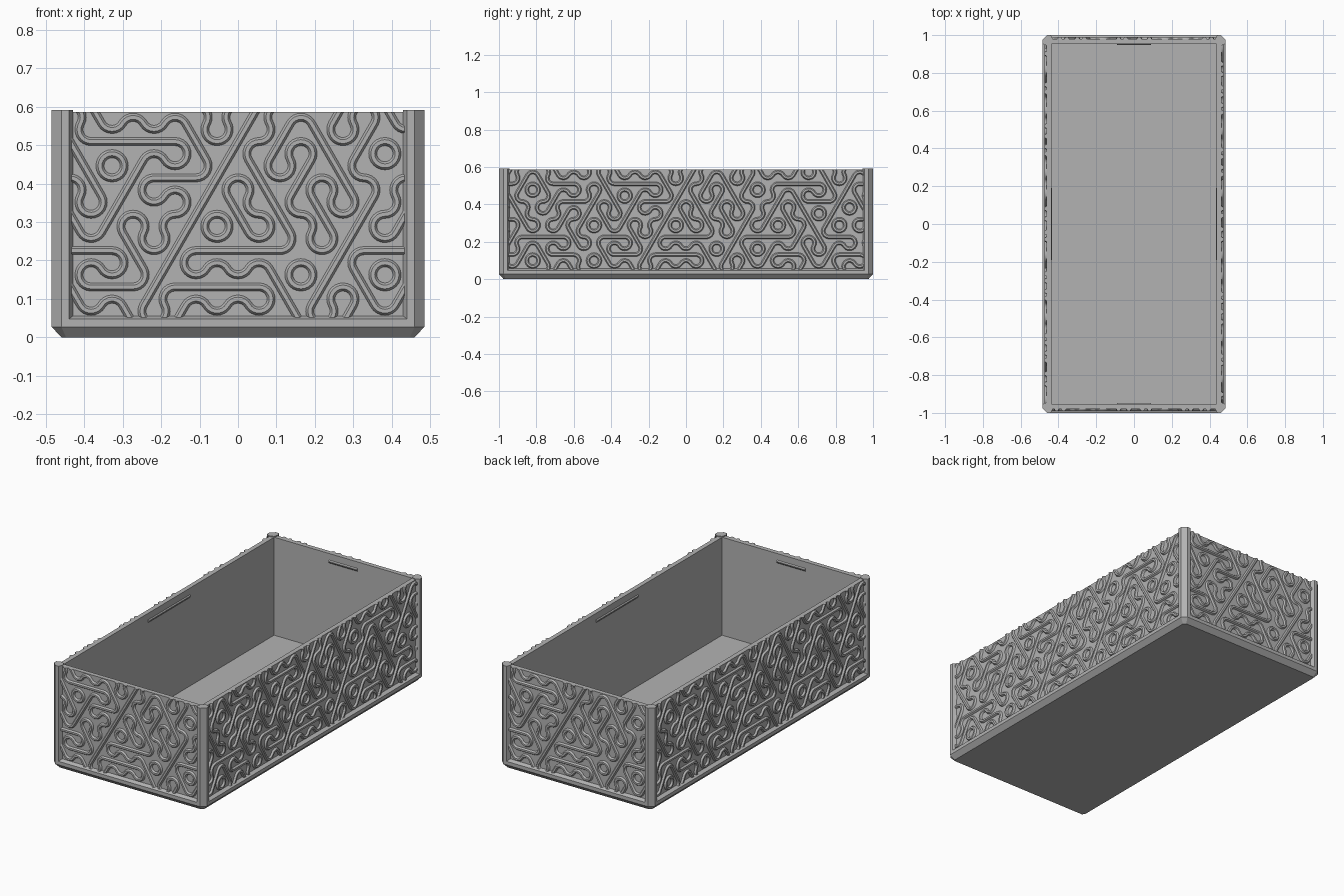
import bpy, bmesh
from math import radians, sin, cos, sqrt, pi
from mathutils import Vector, Matrix

cube = bpy.data.objects.get("Cube")
if cube:
    bpy.data.objects.remove(cube, do_unlink=True)

grey = bpy.data.materials.new("plain grey")
grey.use_nodes = True
GREY = (0.45, 0.45, 0.45, 1)
grey.diffuse_color = GREY
grey.node_tree.nodes["Principled BSDF"].inputs["Base Color"].default_value = GREY

HX, HY, TOP, RIM = 0.485, 1.0, 0.592, 0.587   # outer half sizes, heights
RECESS, WALL, CUT = 0.021, 0.047, 0.025       # panel depth, wall, corner chamfer


def add_object(name, bm, smooth=False):
    bmesh.ops.remove_doubles(bm, verts=bm.verts, dist=1e-5)
    bmesh.ops.recalc_face_normals(bm, faces=bm.faces)
    mesh = bpy.data.meshes.new(name)
    bm.to_mesh(mesh)
    bm.free()
    mesh.materials.append(grey)
    ob = bpy.data.objects.new(name, mesh)
    bpy.context.collection.objects.link(ob)
    if smooth:
        bpy.ops.object.select_all(action='DESELECT')
        ob.select_set(True)
        bpy.context.view_layer.objects.active = ob
        bpy.ops.object.shade_smooth_by_angle(angle=radians(30))
    return ob


def loft(bm, rings):
    loops = [[bm.verts.new(p) for p in ring] for ring in rings]
    n = len(loops[0])
    for a, b in zip(loops, loops[1:]):
        for i in range(n):
            bm.faces.new((a[i], a[(i + 1) % n], b[(i + 1) % n], b[i]))
    return loops


def chamfered(inset, c, z):
    x, y = HX - inset, HY - inset
    return [(x, y - c, z), (x - c, y, z), (c - x, y, z), (-x, y - c, z),
            (-x, c - y, z), (c - x, -y, z), (x - c, -y, z), (x, c - y, z)]


# Open box: chamfered foot, raised base frame, recessed walls, cavity, floor
bm = bmesh.new()
loops = loft(bm, [chamfered(CUT, 0.012, 0), chamfered(0, CUT, 0.027),
                  chamfered(0, CUT, 0.047), chamfered(RECESS, CUT, 0.056),
                  chamfered(RECESS, CUT, RIM), chamfered(WALL, 0.0002, RIM),
                  chamfered(WALL, 0.0002, 0.025)])
bm.faces.new(loops[0])
bm.faces.new(loops[-1])
add_object("box_body", bm)

# Corner posts, mirrored to the four corners (offsets in from the corner)
POST = [(0, CUT), (CUT, 0), (0.045, 0), (0.055, RECESS), (0.048, 0.046),
        (0.046, 0.048), (RECESS, 0.055), (0, 0.045)]
for sx, side in ((1, "left"), (-1, "right")):
    for sy, end in ((1, "back"), (-1, "front")):
        bm = bmesh.new()
        ends = loft(bm, [[(sx * (HX - a), sy * (HY - b), z) for a, b in POST]
                         for z in (0.03, TOP)])
        for loop in ends:
            bm.faces.new(loop)
        add_object(f"{end}_{side}_post", bm)

# Relief of winding ridges on a grid of hexagonal tiles.
# H, D, B: a straight ridge plus two arcs; A, V: three arcs.
ROWS = ["AHDBHABDAHBDAHDHBA",
        "HDBHABHDHHBDBDHBDHA",
        "DHHBAHBDHHVDHHDBHA",
        "HBADDBDADBBBDDBBDAH",
        "BADHDBDHDBDBADBHDB",
        "HDBHABHHBDDBDAHHBDH",
        "DHBVABHVADHDBHDBAH"]
LINE = {"H": 0, "D": 60, "B": 120}
ARCS = {"H": (90, 270), "D": (150, 330), "B": (30, 210),
        "A": (90, 210, 330), "V": (30, 150, 270)}
TILE = 0.1093
EDGE = TILE / sqrt(3)
RIDGE = [(-0.012, -0.004), (-0.009, 0.005), (-0.005, 0.010),
         (0.005, 0.010), (0.009, 0.005), (0.012, -0.004)]


def direction(angle):
    return Vector((cos(radians(angle)), sin(radians(angle))))


def sweep(bm, path):
    """Sweep the ridge section along (point, sideways direction) pairs."""
    rings = []
    for p, side in path:
        q = [(p + side * off, h) for off, h in RIDGE]
        rings.append([(v.x, -h, v.y) for v, h in q])
    loft(bm, rings)


def add_tile(bm, kind, centre):
    if kind in LINE:
        d = direction(LINE[kind])
        side = Vector((-d.y, d.x))
        sweep(bm, [(centre + d * t * TILE / 2, side) for t in (-1, 1)])
    for a in ARCS[kind]:
        corner = centre + direction(a) * EDGE
        path = []
        for i in range(9):
            d = direction(a + 120 + i * 15)
            path.append((corner + d * EDGE / 2, d))
        sweep(bm, path)


def relief(name, half, depth, turn):
    bm = bmesh.new()
    for r, row in enumerate(ROWS):
        z = 0.131 + (r - 1) * EDGE * 1.5
        for i, kind in enumerate(row):
            x = (i - (len(row) - 1) / 2) * TILE
            if abs(x) < half + TILE:
                add_tile(bm, kind, Vector((x, z)))
    # trim to the panel
    for co, no in (((half, 0, 0), (1, 0, 0)), ((-half, 0, 0), (-1, 0, 0)),
                   ((0, 0, 0.052), (0, 0, -1)), ((0, 0, RIM), (0, 0, 1))):
        cut = bmesh.ops.bisect_plane(
            bm, geom=bm.verts[:] + bm.edges[:] + bm.faces[:], dist=1e-6,
            plane_co=co, plane_no=no, clear_outer=True)["geom_cut"]
        edges = [e for e in cut if isinstance(e, bmesh.types.BMEdge)]
        bmesh.ops.holes_fill(bm, edges=edges, sides=0)
    bm.transform(Matrix.Rotation(turn, 4, 'Z') @ Matrix.Translation((0, -depth, 0)))
    add_object(name, bm, smooth=True)


# Small catch bar with a sloped underside inside each wall
def catch(name, half, depth, turn):
    bm = bmesh.new()
    section = [(0.002, 0.53), (-0.005, 0.54), (-0.005, 0.544), (0.002, 0.552)]
    ends = loft(bm, [[(x, -depth - y, z) for y, z in section]
                     for x in (-half, half)])
    for loop in ends:
        bm.faces.new(loop)
    bm.transform(Matrix.Rotation(turn, 4, 'Z'))
    add_object(name, bm)


for i, wall in enumerate(("front", "left", "back", "right")):
    long = i % 2
    reach, across = (HX, HY) if long else (HY, HX)
    relief(f"{wall}_relief", across - 0.052, reach - RECESS, i * pi / 2)
    catch(f"{wall}_catch", 0.19 if long else 0.09, reach - WALL, i * pi / 2)
